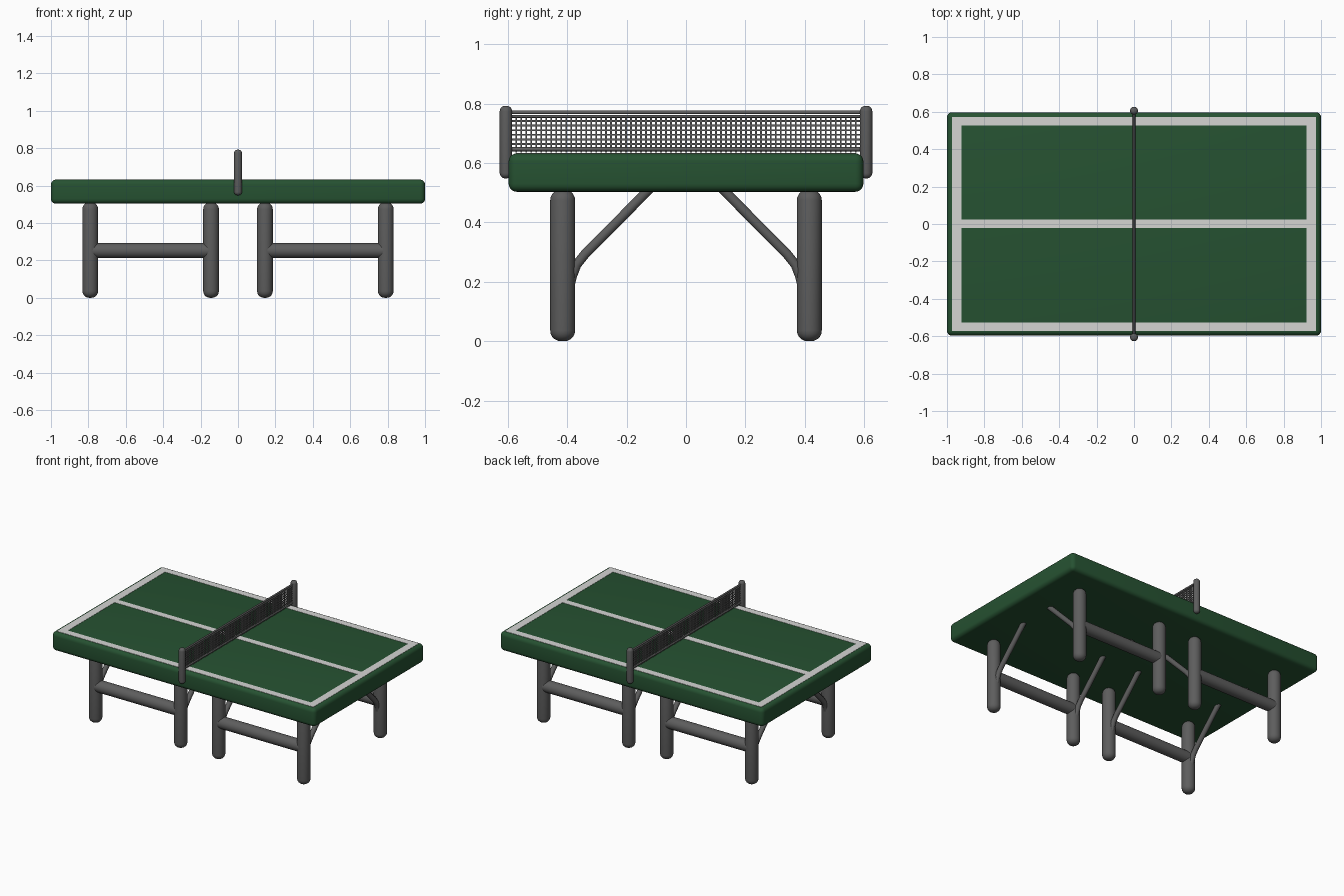
import bpy, bmesh, math
from mathutils import Vector, Matrix

if "Cube" in bpy.data.objects:
    bpy.data.objects.remove(bpy.data.objects["Cube"])

def material(name, rgb):
    m = bpy.data.materials.new(name)
    m.diffuse_color = (*rgb, 1)
    m.use_nodes = True
    m.node_tree.nodes["Principled BSDF"].inputs["Base Color"].default_value = m.diffuse_color
    return m

GREEN = material("table green", (0.019, 0.083, 0.031))
WHITE = material("line white", (0.66, 0.66, 0.65))
GREY = material("metal grey", (0.11, 0.11, 0.11))

def finish(bm, name, mat, smooth=True):
    mesh = bpy.data.meshes.new(name)
    bm.to_mesh(mesh)
    bm.free()
    ob = bpy.data.objects.new(name, mesh)
    bpy.context.collection.objects.link(ob)
    mesh.materials.append(mat)
    if smooth:
        bpy.ops.object.select_all(action='DESELECT')
        ob.select_set(True)
        bpy.context.view_layer.objects.active = ob
        bpy.ops.object.shade_smooth_by_angle(angle=math.radians(40))
    return ob

def add_box(bm, lo, hi):
    lo, hi = Vector(lo), Vector(hi)
    m = Matrix.Translation((lo + hi) / 2) @ Matrix.Diagonal((*(hi - lo), 1))
    return bmesh.ops.create_cube(bm, size=1, matrix=m)

def rod(name, a, b, r, rounding=0.0):
    """Round bar from a to b, optionally with rounded ends."""
    a, b = Vector(a), Vector(b)
    d = b - a
    bm = bmesh.new()
    bmesh.ops.create_cone(bm, cap_ends=True, segments=32, radius1=r, radius2=r, depth=d.length)
    if rounding:
        rims = [e for e in bm.edges if abs(e.verts[0].co.z - e.verts[1].co.z) < 1e-5]
        bmesh.ops.bevel(bm, geom=rims, offset=rounding, segments=5, profile=0.5, affect='EDGES')
    bm.transform(Matrix.Translation((a + b) / 2) @ d.to_track_quat('Z', 'Y').to_matrix().to_4x4())
    return finish(bm, name, GREY)

def brace(name, x, side):
    """Bent tube from the underside of the top into the leg."""
    cu = bpy.data.curves.new(name, 'CURVE')
    cu.dimensions = '3D'
    cu.bevel_depth = 0.017
    cu.bevel_resolution = 3
    pts = [(0.115, 0.52), (0.34, 0.293), (0.368, 0.258), (0.383, 0.22), (0.395, 0.17)]
    sp = cu.splines.new('POLY')
    sp.points.add(len(pts) - 1)
    for p, (y, z) in zip(sp.points, pts):
        p.co = (x, side * y, z, 1)
    sp.use_smooth = True
    cu.materials.append(GREY)
    ob = bpy.data.objects.new(name, cu)
    bpy.context.collection.objects.link(ob)

# table top with softened edges
bm = bmesh.new()
add_box(bm, (-1, -0.597, 0.503), (1, 0.597, 0.632))
bmesh.ops.bevel(bm, geom=bm.edges[:], offset=0.027, segments=5, profile=0.5, affect='EDGES')
finish(bm, "table_top", GREEN)

# painted border and centre line as thin plates
bm = bmesh.new()
z0, z1 = 0.630, 0.6335
for s in (-1, 1):
    ys = sorted((s * 0.526, s * 0.573))
    add_box(bm, (-0.973, ys[0], z0), (0.973, ys[1], z1))
    xs = sorted((s * 0.922, s * 0.973))
    add_box(bm, (xs[0], -0.526, z0), (xs[1], 0.526, z1))
add_box(bm, (-0.922, -0.021, z0), (0.922, 0.023, z1))
finish(bm, "court_lines", WHITE, smooth=False)

# legs, crossbars and braces
for sy, yn in ((-1, "front"), (1, "back")):
    y = sy * 0.415
    for sx, xn in ((-1, "left"), (1, "right")):
        for x, pn in ((0.79, "outer"), (0.144, "inner")):
            rod(f"{yn}_{xn}_{pn}_leg", (sx * x, y, 0), (sx * x, y, 0.51), 0.042, 0.036)
            brace(f"{yn}_{xn}_{pn}_brace", sx * x, sy)
        rod(f"{yn}_{xn}_crossbar", (sx * 0.144, y, 0.252), (sx * 0.79, y, 0.252), 0.04)
    # net post at the table side
    rod(f"{yn}_net_post", (0, sy * 0.606, 0.548), (0, sy * 0.606, 0.792), 0.021, 0.018)

# net cords along the top and bottom of the net
for i, (z, r) in enumerate(((0.77, 0.006), (0.757, 0.005), (0.646, 0.007))):
    rod(f"net_cord_{i + 1}", (0, -0.606, z), (0, 0.606, z), r)

# net mesh strands
bm = bmesh.new()
w, t = 0.003, 0.003
cols, rows = 70, 6
for i in range(cols + 1):
    y = -0.588 + 1.176 * i / cols
    add_box(bm, (-t, y - w, 0.635), (t, y + w, 0.757))
for j in range(1, rows + 1):
    z = 0.648 + 0.109 * j / (rows + 1)
    add_box(bm, (-t * 0.8, -0.6, z - w), (t * 0.8, 0.6, z + w))
finish(bm, "net_mesh", GREY, smooth=False)
